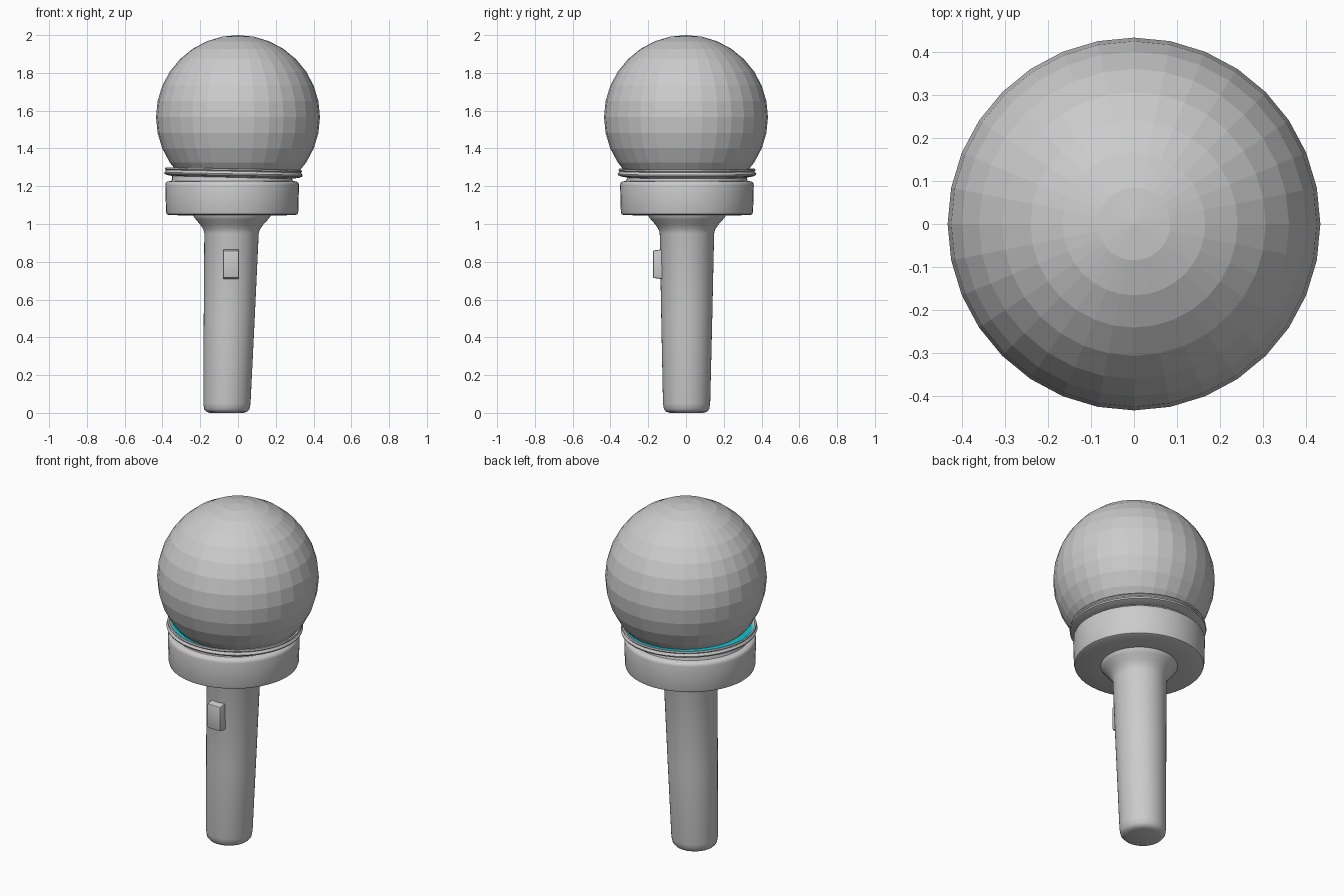
import bpy, bmesh, math

if "Cube" in bpy.data.objects:
    bpy.data.objects.remove(bpy.data.objects["Cube"])

def material(name, rgb):
    m = bpy.data.materials.new(name)
    m.diffuse_color = (*rgb, 1)
    m.use_nodes = True
    m.node_tree.nodes["Principled BSDF"].inputs["Base Color"].default_value = m.diffuse_color
    return m

GREY = material("light grey", (0.6, 0.6, 0.6))
CYAN = material("cyan glow", (0.0, 0.6, 0.7))

def finish(name, bm, mat, angle=None):
    bmesh.ops.recalc_face_normals(bm, faces=bm.faces)
    me = bpy.data.meshes.new(name)
    bm.to_mesh(me)
    bm.free()
    me.materials.append(mat)
    ob = bpy.data.objects.new(name, me)
    bpy.context.collection.objects.link(ob)
    if angle:
        bpy.ops.object.select_all(action='DESELECT')
        ob.select_set(True)
        bpy.context.view_layer.objects.active = ob
        bpy.ops.object.shade_smooth_by_angle(angle=math.radians(angle))
    return ob

def lathe(name, profile, mat, centre, tilt=0.0, closed=False, n=48, angle=40):
    """Spin (radius, z) points; centre(z) gives the axis, tilt lowers the +x side."""
    bm = bmesh.new()
    rings = []
    for r, z in profile:
        cx, cy = centre(z)
        rings.append([bm.verts.new((cx + r * math.cos(a), cy + r * math.sin(a),
                                    z - tilt * r * math.cos(a)))
                      for a in (2 * math.pi * i / n for i in range(n))])
    pairs = list(zip(rings, rings[1:]))
    if closed:
        pairs.append((rings[-1], rings[0]))
    for lo, hi in pairs:
        for i in range(n):
            j = (i + 1) % n
            bm.faces.new((lo[i], lo[j], hi[j], hi[i]))
    if not closed:
        bm.faces.new(rings[0])
        bm.faces.new(rings[-1])
    return finish(name, bm, mat, angle)

# Faceted globe
bm = bmesh.new()
bmesh.ops.create_uvsphere(bm, u_segments=32, v_segments=16, radius=0.434)
bmesh.ops.translate(bm, verts=bm.verts, vec=(0, 0, 1.566))
finish("globe", bm, GREY)

# Leaning, tapered handle with rounded foot and flared top
lathe("handle", [(0.088, 0), (0.108, 0.006), (0.12, 0.02), (0.125, 0.05),
                 (0.135, 0.5), (0.144, 0.95), (0.15, 0.972), (0.168, 0.998),
                 (0.192, 1.025), (0.207, 1.046), (0.207, 1.07)],
      GREY, lambda z: (-0.06 + 0.027 * z, 0.003 + 0.002 * z))

# Collar drum with the groove above it
lathe("collar", [(0.2, 1.045), (0.335, 1.047), (0.346, 1.052), (0.35, 1.065),
                 (0.354, 1.205), (0.351, 1.218), (0.342, 1.225), (0.322, 1.228),
                 (0.318, 1.24), (0.318, 1.262)],
      GREY, lambda z: (-0.031, 0.005))

# Thin tilted rim under the globe
lathe("rim", [(0.315, 1.246), (0.35, 1.252), (0.364, 1.258), (0.367, 1.266),
              (0.36, 1.273), (0.358, 1.279), (0.363, 1.285), (0.36, 1.292),
              (0.352, 1.293), (0.34, 1.283), (0.315, 1.272)],
      GREY, lambda z: (-0.024, 0.005), tilt=0.02, closed=True)

# Glowing disc inside the rim
lathe("light_disc", [(0.345, 1.276), (0.345, 1.284)], CYAN,
      lambda z: (-0.024, 0.005), tilt=0.02)

# Push button on the front
bm = bmesh.new()
bmesh.ops.create_cube(bm, size=1)
for v in bm.verts:
    x, y, z = v.co
    front = y < 0
    v.co = (-0.037 + x * 0.086, -0.175 if front else -0.1,
            0.787 + z * (0.145 if front else 0.165))
bmesh.ops.bevel(bm, geom=bm.edges[:], offset=0.007, segments=2, affect='EDGES', profile=0.5)
finish("button", bm, GREY, 40)
